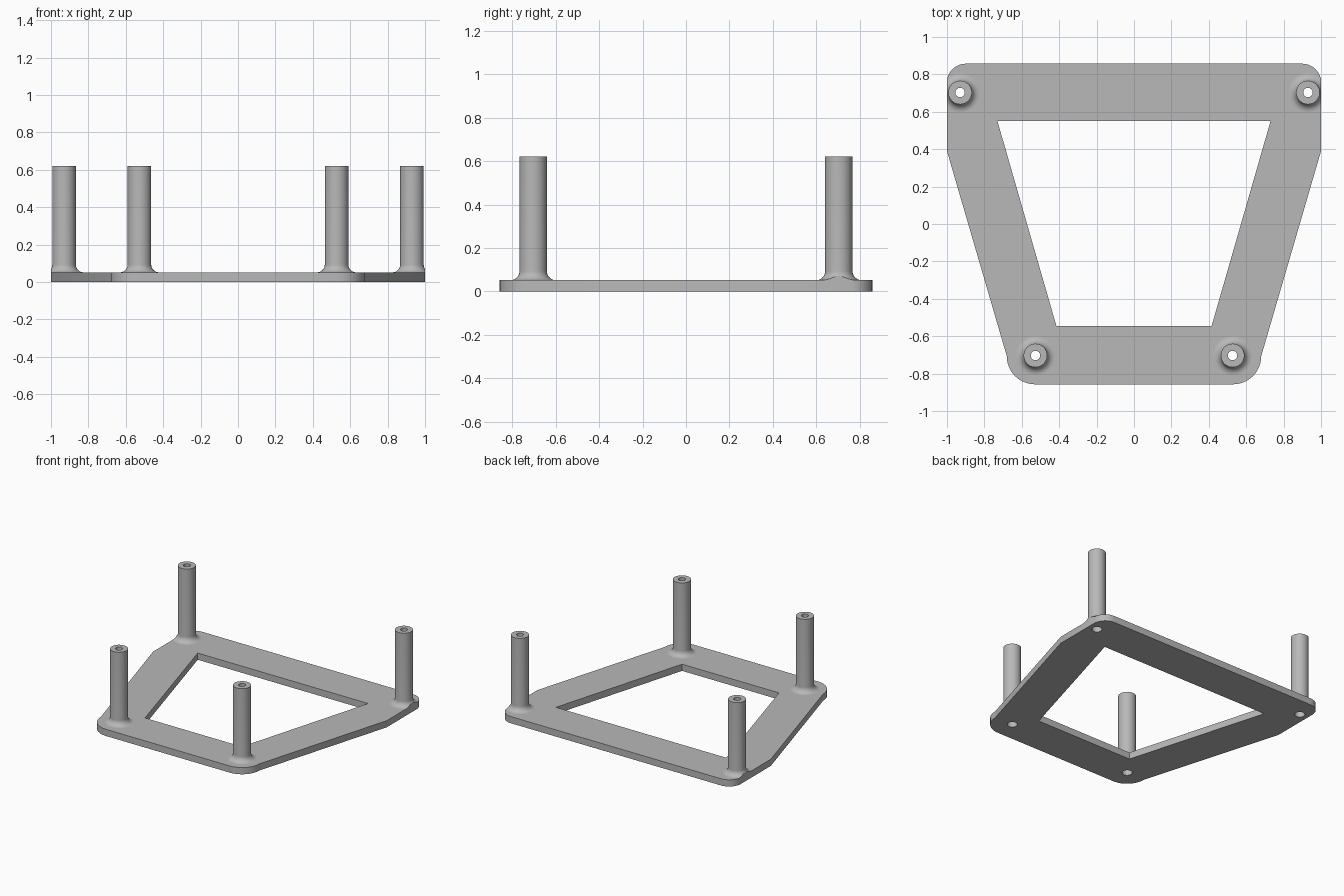
import bpy, bmesh
from math import cos, sin, pi, radians
from mathutils import Vector

cube = bpy.data.objects.get("Cube")
if cube:
    bpy.data.objects.remove(cube, do_unlink=True)

# Material
grey = bpy.data.materials.new("plain grey")
grey.use_nodes = True
colour = (0.48, 0.48, 0.48, 1)
grey.diffuse_color = colour
grey.node_tree.nodes["Principled BSDF"].inputs["Base Color"].default_value = colour

PLATE_TOP, POST_TOP = 0.052, 0.62
POST_R, FILLET, BORE, TIP_BORE = 0.063, 0.042, 0.036, 0.025
BORE_END = 0.3
SEGMENTS = 48
POSTS = {"back_left_post": (0.93, 0.703), "back_right_post": (-0.93, 0.703),
         "front_left_post": (0.527, -0.703), "front_right_post": (-0.527, -0.703)}


def arc(cx, cy, r, start, end, steps):
    angles = [radians(start + (end - start) * i / steps) for i in range(steps + 1)]
    return [(cx + r * cos(a), cy + r * sin(a)) for a in angles]


def mirrored(half):
    return half + [(-x, y) for x, y in reversed(half)]


def finish(bm, name):
    bmesh.ops.recalc_face_normals(bm, faces=bm.faces)
    mesh = bpy.data.meshes.new(name)
    bm.to_mesh(mesh)
    bm.free()
    mesh.materials.append(grey)
    ob = bpy.data.objects.new(name, mesh)
    bpy.context.collection.objects.link(ob)
    bpy.ops.object.select_all(action='DESELECT')
    ob.select_set(True)
    bpy.context.view_layer.objects.active = ob
    bpy.ops.object.shade_smooth_by_angle(angle=radians(30))


# Base plate: tapered frame with a window and four screw holes
outline = mirrored(arc(0.53, -0.707, 0.15, -90, 0, 16) + [(0.685, -0.69), (1, 0.39)]
                   + arc(0.9, 0.757, 0.1, 0, 90, 12))
window = mirrored([(0.415, -0.545), (0.73, 0.55)])
holes = [arc(x, y, BORE, 0, 360, SEGMENTS)[:-1] for x, y in POSTS.values()]
bm = bmesh.new()
for loop in [outline, window] + holes:
    verts = [bm.verts.new((x, y, 0)) for x, y in loop]
    for a, b in zip(verts, verts[1:] + verts[:1]):
        bm.edges.new((a, b))
bmesh.ops.triangle_fill(bm, edges=bm.edges[:], use_beauty=True, normal=(0, 0, 1))
top = bmesh.ops.extrude_face_region(bm, geom=bm.faces[:], use_keep_orig=True)
bmesh.ops.translate(bm, vec=(0, 0, PLATE_TOP),
                    verts=[g for g in top["geom"] if isinstance(g, bmesh.types.BMVert)])
finish(bm, "base_plate")

# Hollow posts with a filleted foot, trimmed flush with the plate's sides
foot = arc(POST_R + FILLET, PLATE_TOP + FILLET, FILLET, 270, 180, 10)
profile = foot + [(POST_R, POST_TOP), (TIP_BORE, POST_TOP), (TIP_BORE, BORE_END),
                  (BORE, BORE_END), (BORE, PLATE_TOP)]
for name, (px, py) in POSTS.items():
    bm = bmesh.new()
    verts = [bm.verts.new((r, 0, z)) for r, z in profile]
    edges = [bm.edges.new(pair) for pair in zip(verts, verts[1:] + verts[:1])]
    bmesh.ops.spin(bm, geom=verts + edges, cent=(0, 0, 0), axis=(0, 0, 1),
                   angle=2 * pi, steps=SEGMENTS)
    bmesh.ops.remove_doubles(bm, verts=bm.verts, dist=0.0001)
    bmesh.ops.translate(bm, vec=(px, py, 0), verts=bm.verts)
    side = 1 if px > 0 else -1
    cut = bmesh.ops.bisect_plane(bm, geom=bm.verts[:] + bm.edges[:] + bm.faces[:],
                                 plane_co=(side, 0, 0), plane_no=Vector((side, 0, 0)),
                                 clear_outer=True)
    rim = [g for g in cut["geom_cut"] if isinstance(g, bmesh.types.BMEdge)]
    if rim:
        bmesh.ops.holes_fill(bm, edges=rim)
    finish(bm, name)
